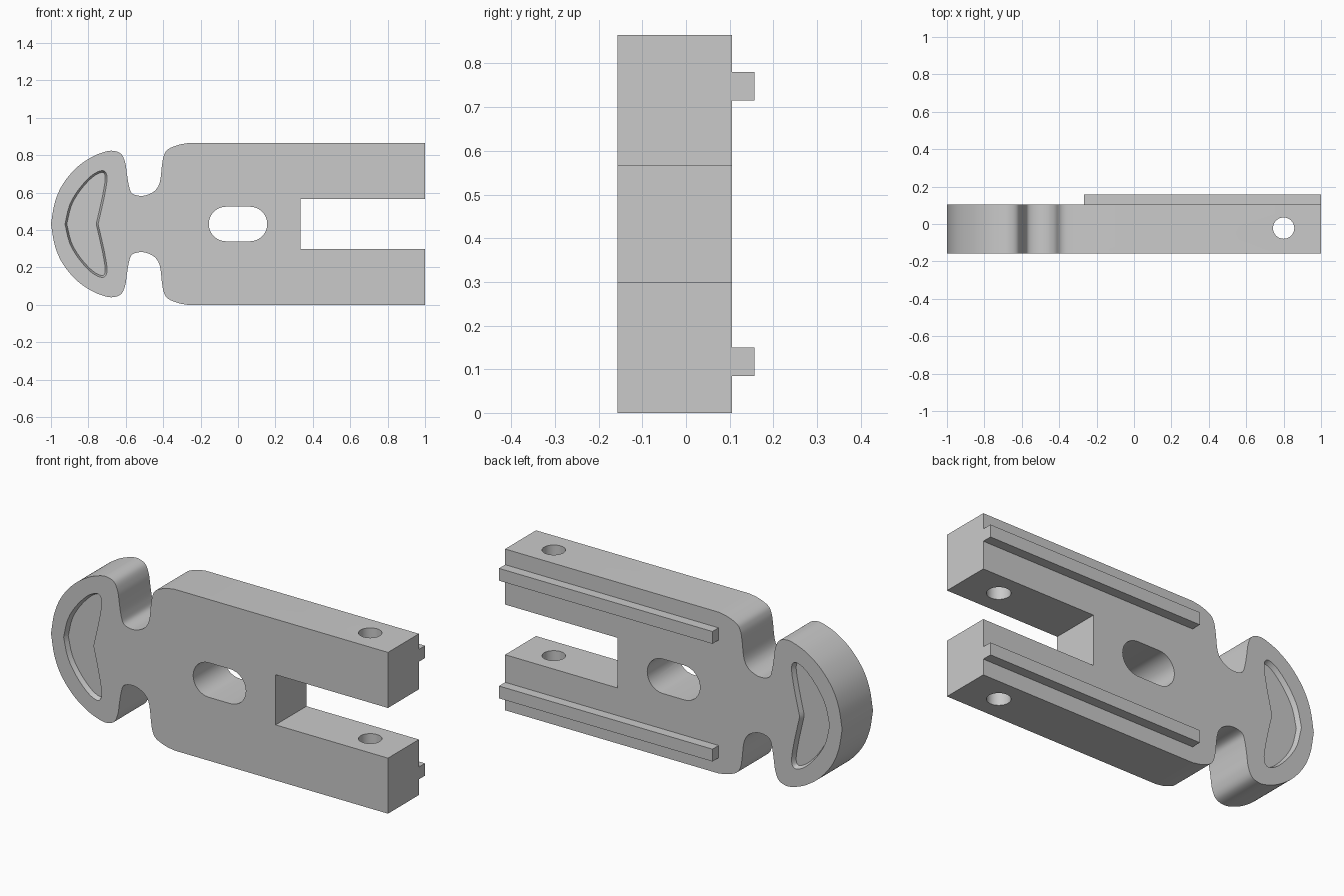
import bpy
import bmesh
import math
from mathutils import Vector

if "Cube" in bpy.data.objects:
    bpy.data.objects.remove(bpy.data.objects["Cube"])

MID = 0.4325            # mirror height of the plate
FRONT, BACK = -0.157, 0.105

grey = bpy.data.materials.new("plain grey")
grey.use_nodes = True
grey.diffuse_color = (0.59, 0.59, 0.59, 1)
grey.node_tree.nodes["Principled BSDF"].inputs["Base Color"].default_value = grey.diffuse_color


def spline(points, steps=6):
    """Smooth open path through the points."""
    pts = [Vector(p) for p in points]
    ext = [2 * pts[0] - pts[1]] + pts + [2 * pts[-1] - pts[-2]]
    out = []
    for a, b, c, d in zip(ext, ext[1:], ext[2:], ext[3:]):
        for i in range(steps):
            t = i / steps
            out.append(0.5 * (2 * b + (c - a) * t + (2 * a - 5 * b + 4 * c - d) * t * t
                              + (3 * b - a - 3 * c + d) * t ** 3))
    return out + [pts[-1]]


def mirrored(half):
    """Close an upper half outline with its lower mirror image."""
    low = [Vector((p.x, 2 * MID - p.y)) for p in reversed(half) if abs(p.y - MID) > 1e-4]
    return half + low


def inset(loop, amount):
    """Move a clockwise outline inwards by the given amount."""
    out = []
    for i, p in enumerate(loop):
        d = (loop[(i + 1) % len(loop)] - loop[i - 1]).normalized()
        out.append(p + Vector((d.y, -d.x)) * amount)
    return out


def loft(name, loop_a, y_a, loop_b, y_b):
    """Solid between two matching clockwise outlines, front one first."""
    bm = bmesh.new()
    a = [bm.verts.new((p.x, y_a, p.y)) for p in loop_a]
    b = [bm.verts.new((p.x, y_b, p.y)) for p in loop_b]
    bm.faces.new(a[::-1])
    bm.faces.new(b)
    for i in range(len(a)):
        j = (i + 1) % len(a)
        bm.faces.new((a[i], a[j], b[j], b[i]))
    me = bpy.data.meshes.new(name)
    bm.to_mesh(me)
    bm.free()
    me.materials.append(grey)
    ob = bpy.data.objects.new(name, me)
    bpy.context.collection.objects.link(ob)
    return ob


# Plate with fish-tail head, waist and fork slot
head = [(-1, MID), (-.98, .545), (-.94, .64), (-.87, .727), (-.79, .786), (-.72, .816),
        (-.67, .824), (-.625, .807), (-.603, .76), (-.594, .70), (-.583, .636),
        (-.567, .597), (-.524, .583), (-.48, .59), (-.44, .615), (-.417, .66),
        (-.406, .75), (-.396, .80), (-.374, .832), (-.32, .855), (-.267, .865)]
fork = [Vector(p) for p in ((1, .865), (1, .567), (.333, .567))]
outline = mirrored(spline(head) + fork)
plate = loft("fork_plate", outline, FRONT, outline, BACK)

cutters = []

# Oval through hole
oval = []
for side, start in ((-1, -90), (1, 90)):
    for i in range(17):
        a = math.radians(start - i * 180 / 16)
        oval.append(Vector((side * 0.064 + 0.0925 * math.cos(a), MID + 0.0925 * math.sin(a))))
cutters.append(loft("oval_cutter", oval, -0.4, oval, 0.4))

# Crescent pockets with sloped walls on both faces of the head
arc = spline([(-.925, MID), (-.90, .535), (-.85, .62), (-.785, .69), (-.735, .717),
              (-.708, .710), (-.70, .67), (-.714, .583), (-.733, .497), (-.748, MID)], 3)
crescent = mirrored(arc)
floor = inset(crescent, 0.01)
rim = inset(crescent, -0.01)
DEPTH = 0.025
cutters.append(loft("front_pocket_cutter", rim, FRONT - DEPTH, floor, FRONT + DEPTH))
cutters.append(loft("back_pocket_cutter", floor, BACK - DEPTH, rim, BACK + DEPTH))

# Pin hole through both fork arms
bpy.ops.mesh.primitive_cylinder_add(vertices=40, radius=0.057, depth=2, location=(0.8, -0.022, MID))
pin = bpy.context.object
pin.data.materials.append(grey)
cutters.append(pin)

for c in cutters:
    c.hide_render = True
    mod = plate.modifiers.new("cut", 'BOOLEAN')
    mod.operation = 'DIFFERENCE'
    mod.solver = 'EXACT'
    mod.object = c

# Bake the cuts and drop the cutters
bpy.context.view_layer.update()
baked = bpy.data.meshes.new_from_object(plate.evaluated_get(bpy.context.evaluated_depsgraph_get()))
plate.modifiers.clear()
plate.data = baked
for c in cutters:
    bpy.data.objects.remove(c)

bpy.ops.object.select_all(action='DESELECT')
plate.select_set(True)
bpy.context.view_layer.objects.active = plate
bpy.ops.object.shade_smooth_by_angle(angle=math.radians(30))

# Two guide rails on the back
for name, z in (("lower_rail", 0.117), ("upper_rail", 2 * MID - 0.117)):
    rail = [Vector((x, z + h)) for x, h in ((-.267, -.033), (-.267, .033), (1, .033), (1, -.033))]
    loft(name, rail, BACK, rail, 0.157)
